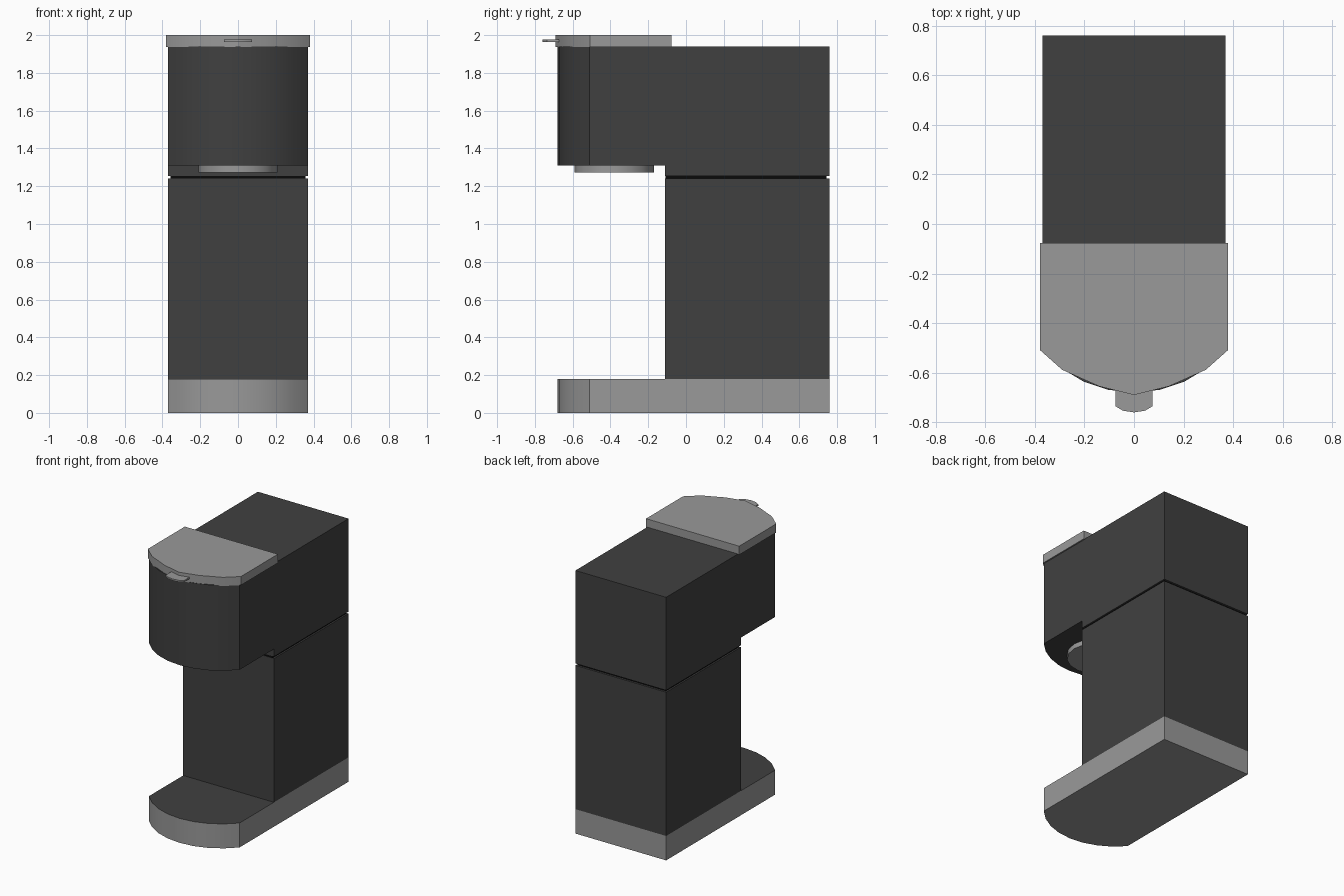
import bpy, bmesh, math
from mathutils import Vector

if "Cube" in bpy.data.objects:
    bpy.data.objects.remove(bpy.data.objects["Cube"])


def material(name, v):
    m = bpy.data.materials.new(name)
    m.diffuse_color = (v, v, v, 1)
    m.use_nodes = True
    m.node_tree.nodes["Principled BSDF"].inputs["Base Color"].default_value = m.diffuse_color
    return m


LIGHT = material("light_grey", 0.32)
DARK = material("charcoal", 0.051)
BLACK = material("black", 0.003)


def finish(bm, name, *mats):
    bmesh.ops.recalc_face_normals(bm, faces=bm.faces[:])
    me = bpy.data.meshes.new(name)
    bm.to_mesh(me)
    bm.free()
    ob = bpy.data.objects.new(name, me)
    bpy.context.collection.objects.link(ob)
    for m in mats:
        me.materials.append(m)
    bpy.ops.object.select_all(action='DESELECT')
    ob.select_set(True)
    bpy.context.view_layer.objects.active = ob
    bpy.ops.object.shade_smooth_by_angle(angle=math.radians(25))
    return ob


def prism(outline, z0, z1):
    bm = bmesh.new()
    face = bm.faces.new([bm.verts.new((x, y, z0)) for x, y in outline])
    top = bmesh.ops.extrude_face_region(bm, geom=[face], use_keep_orig=True)
    verts = [g for g in top["geom"] if isinstance(g, bmesh.types.BMVert)]
    bmesh.ops.translate(bm, verts=verts, vec=(0, 0, z1 - z0))
    return bm


def rect(hw, y0, y1):
    return [(-hw, y0), (hw, y0), (hw, y1), (-hw, y1)]


def bow_plan(hw, shoulder, nose, back, n):
    # straight sides with a circular bow at the front
    d = shoulder - nose
    r = (hw * hw + d * d) / (2 * d)
    a = math.asin(hw / r)
    arc = [(r * math.sin(t), nose + r - r * math.cos(t))
           for t in (-a + 2 * a * i / n for i in range(n + 1))]
    return arc + [(hw, back), (-hw, back)]


plan = bow_plan(0.37, -0.51, -0.68, 0.76, 8)

# Base with dark upper face
bm = prism(plan, 0, 0.18)
bm.normal_update()
for f in bm.faces:
    f.material_index = int(f.calc_center_median().z > 0.17)
finish(bm, "base", LIGHT, DARK)

# Lower column and black seam
finish(prism(rect(0.37, -0.11, 0.76), 0.18, 1.24), "column", DARK)
finish(prism(rect(0.358, -0.108, 0.745), 1.24, 1.254), "seam", BLACK)

# Overhanging head, its rear underside dropped to the seam
bm = prism(plan, 1.31, 1.94)
bmesh.ops.bisect_plane(bm, geom=bm.verts[:] + bm.edges[:] + bm.faces[:],
                       plane_co=(0, -0.11, 0), plane_no=(0, 1, 0))
rear = [f for f in bm.faces if f.calc_center_median().z < 1.311
        and f.calc_center_median().y > -0.11]
drop = bmesh.ops.extrude_face_region(bm, geom=rear)
bmesh.ops.translate(bm, vec=(0, 0, -0.056),
                    verts=[g for g in drop["geom"] if isinstance(g, bmesh.types.BMVert)])
finish(bm, "head", DARK)

# Outlet disc under the head
ring = [(0.21 * math.cos(t), -0.38 + 0.21 * math.sin(t))
        for t in (math.tau * i / 16 for i in range(16))]
finish(prism(ring, 1.273, 1.31), "outlet", LIGHT)

# Faceted lid
half = [(0.14, -0.655), (0.29, -0.588), (0.38, -0.508), (0.38, -0.077)]
lid = [(0, -0.69)] + half + [(-x, y) for x, y in reversed(half)]
finish(prism(lid, 1.936, 2.0), "lid", LIGHT)

# Lid tab
tab = [(0.075, -0.66), (0.075, -0.735), (0.045, -0.753), (0, -0.76)]
tab += [(-x, y) for x, y in reversed(tab[:-1])]
finish(prism(tab, 1.964, 1.976), "lid_tab", LIGHT)
